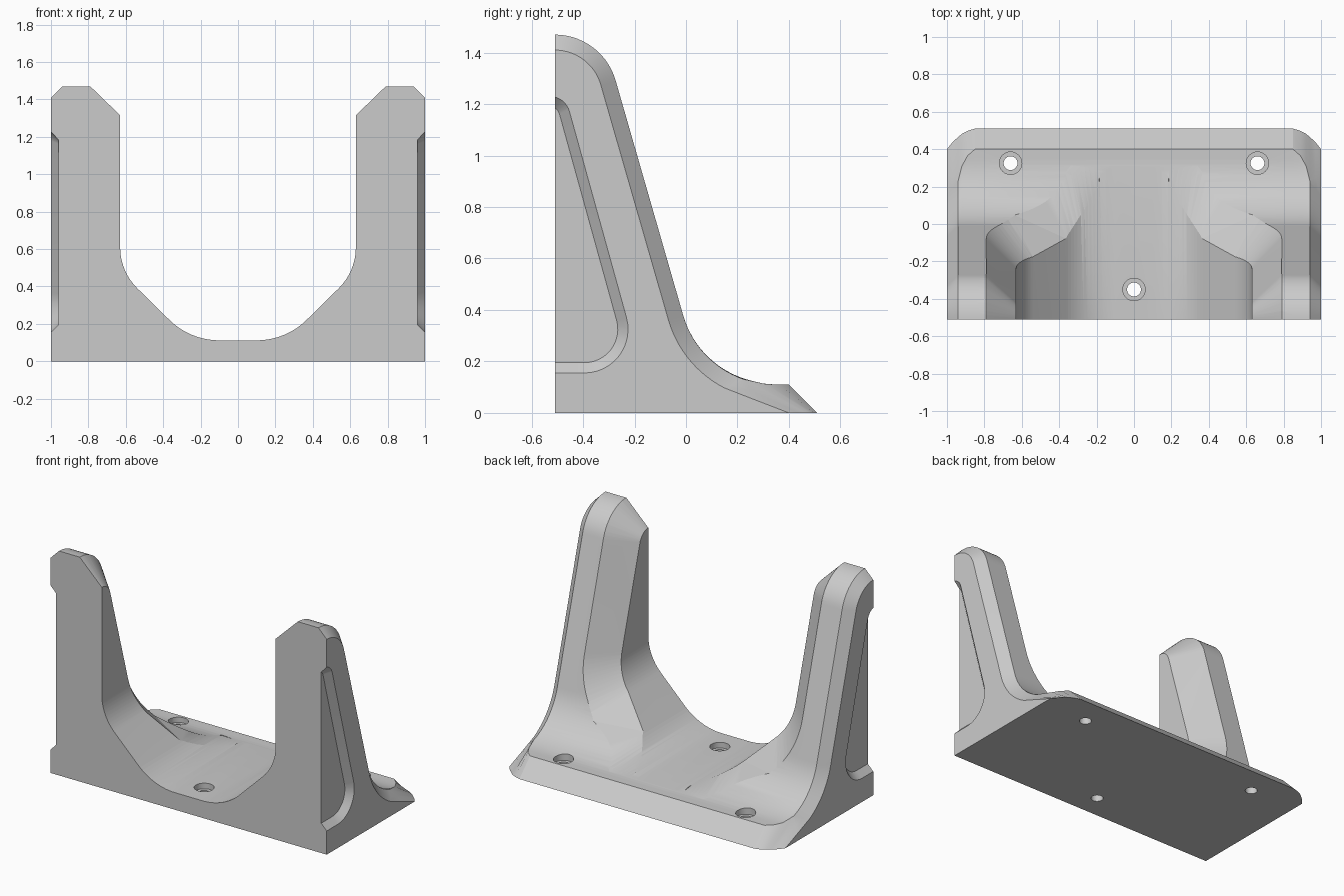
import bpy, bmesh
from math import sin, cos, sqrt, acos, radians, pi
from mathutils import Vector

if "Cube" in bpy.data.objects:
    bpy.data.objects.remove(bpy.data.objects["Cube"])

FRONT = -0.51
TILT = radians(15.6)            # lean of the tower backs
LOW, LOW_R = (0.345, 0.48), 0.37     # concave foot arc
TOP, TOP_R = (FRONT, 1.224), 0.246   # rounded tower tip
WALL = 0.63                     # inner tower wall
CUT = 0.16                      # inner bevel width

grey = bpy.data.materials.new("light_grey")
grey.use_nodes = True
grey.diffuse_color = (0.6, 0.6, 0.6, 1)
grey.node_tree.nodes["Principled BSDF"].inputs["Base Color"].default_value = (0.6, 0.6, 0.6, 1)


def loft(name, rings):
    """Closed solid through rings of equal point count."""
    bm = bmesh.new()
    vs = [[bm.verts.new(p) for p in ring] for ring in rings]
    n = len(vs[0])
    for a, b in zip(vs, vs[1:]):
        for i in range(n):
            j = (i + 1) % n
            bm.faces.new((a[i], a[j], b[j], b[i]))
    bm.faces.new(vs[0])
    bm.faces.new(vs[-1])
    bmesh.ops.recalc_face_normals(bm, faces=bm.faces)
    me = bpy.data.meshes.new(name)
    bm.to_mesh(me)
    bm.free()
    ob = bpy.data.objects.new(name, me)
    bpy.context.collection.objects.link(ob)
    return ob


def arc(c, r, a0, a1, n):
    return [(c[0] + r * cos(a0 + (a1 - a0) * i / n),
             c[1] + r * sin(a0 + (a1 - a0) * i / n)) for i in range(n + 1)]


def section(x, off, base, lip, lip_z, end):
    """Side outline at x, drawn in by off."""
    r = LOW_R + off
    a0 = -acos((end - LOW[0]) / r)
    pts = [(FRONT, 0), (base, 0), (lip, lip_z)]
    pts += arc(LOW, r, a0, TILT - pi, 16)
    pts += arc(TOP, TOP_R - off, TILT, pi / 2, 14)
    return [(x, y, z) for y, z in pts]


# Body: slices from the middle outwards, closing the rounded base corner
half = [(0.85, 0, 0.51, 0.40, 0.11, 0.345),
        (0.89, 0, 0.498, 0.365, 0.11, 0.34),
        (0.92, 0, 0.482, 0.31, 0.112, 0.30),
        (0.94, 0, 0.465, 0.23, 0.129, 0.22),
        (0.97, 0.03, 0.438, 0.25, 0.09, 0.19),
        (1.0, 0.06, 0.40, 0.27, 0.05, 0.15)]
rings = [section(-h[0], *h[1:]) for h in reversed(half)] + [section(*h) for h in half]
body = loft("cradle_bracket", rings)
body.data.materials.append(grey)
bpy.context.view_layer.objects.active = body


def subtract(cutter):
    cutter.hide_render = True
    bm = bmesh.new()
    bm.from_mesh(cutter.data)
    bmesh.ops.triangulate(bm, faces=bm.faces)
    bm.to_mesh(cutter.data)
    bm.free()
    mod = body.modifiers.new("cut", 'BOOLEAN')
    mod.operation = 'DIFFERENCE'
    mod.solver = 'EXACT'
    mod.object = cutter
    bpy.ops.object.modifier_apply(modifier=mod.name)
    bpy.data.objects.remove(cutter)


# U-shaped opening between the towers
floor = 0.112
u_low = arc((0.10, floor + 0.38), 0.38, -pi / 2, -pi / 4, 14)
u_high = arc((WALL - 0.31, 0.61), 0.31, -pi / 4, 0, 12)
right = u_low + u_high + [(WALL, 1.7)]
outline = right + [(-x, z) for x, z in reversed(right)]
subtract(loft("opening_cutter", [[(x, y, z) for x, z in outline] for y in (-0.8, 0.8)]))


def back_y(z):
    """Depth of the back surface at height z."""
    split = LOW[1] - LOW_R * sin(TILT)
    if z > split:
        return LOW[0] - LOW_R * cos(TILT) - (z - split) * 0.288
    return LOW[0] - sqrt(max(0, LOW_R ** 2 - (LOW[1] - z) ** 2))


def bevel_ring(p, a, b, c):
    """Triangle whose a-b side is the bevel, pushed slightly past the surface."""
    over = (a - b) * 0.12
    return [a + over, b - over, c]


# Wide bevel along the inner back edge of each tower, fading into the floor
bevel = []
for y, z in [(-0.7, 1.47)] + arc(TOP, TOP_R, pi / 2, TILT, 14):
    ang = pi / 2 if y < FRONT else acos(min(1, (y - TOP[0]) / TOP_R))
    n = Vector((0, cos(ang), sin(ang)))
    p = Vector((WALL, y, z))
    side = Vector((CUT, 0, 0))
    bevel.append(bevel_ring(p, p - n * 0.155, p + side, p + n * 0.12 - side * 0.75))
path = [(x, z, -pi / 4 * (1 - i / 12)) for i, (x, z) in enumerate(u_high)][::-1]
path += [(x, z, -pi / 2 + pi / 4 * i / 14) for i, (x, z) in enumerate(u_low)][::-1][1:11]
for x, z, ang in path:
    fade_a = min(1, (x - 0.10) / 0.27)
    fade_b = min(1, max(0.1, (x - 0.14) / 0.40))
    n = Vector((cos(ang), 0, sin(ang)))
    p = Vector((x, back_y(z), z))
    a = p - Vector((0, CUT * fade_a, 0))
    b = p + n * CUT * fade_b
    b.z = max(b.z, 0.115)
    b.y = back_y(b.z)
    bevel.append(bevel_ring(p, a, b, p - n * 0.12 + Vector((0, 0.12, 0.04))))


def pocket(x, off):
    """Outline of the shallow side pocket, grown by off."""
    pts = [(-0.7, 0.155 - off)]
    pts += arc((-0.395, 0.325), 0.17 + off, -pi / 2, TILT, 12)
    pts += arc((-0.53, 1.15), 0.08 + off, TILT, pi / 2, 8)
    pts.append((-0.7, 1.23 + off))
    return [(x, y, z) for y, z in pts]


for s in (1, -1):
    subtract(loft("bevel_cutter", [[(s * v.x, v.y, v.z) for v in r] for r in bevel]))
    subtract(loft("pocket_cutter", [pocket(s * 1.03, 0.03), pocket(s * 0.96, -0.04)]))

# Screw holes with a counterbore
for hx, hy in ((-0.66, 0.325), (0.66, 0.325), (0, -0.35)):
    steps = ((0.037, -0.1), (0.037, 0.075), (0.06, 0.075), (0.06, 0.3))
    subtract(loft("hole_cutter", [
        [(hx + r * cos(k * pi / 16), hy + r * sin(k * pi / 16), z) for k in range(32)]
        for r, z in steps]))

# Smooth curved areas, keep the edges crisp
bpy.ops.object.select_all(action='DESELECT')
body.select_set(True)
bpy.ops.object.shade_smooth_by_angle(angle=radians(20))
